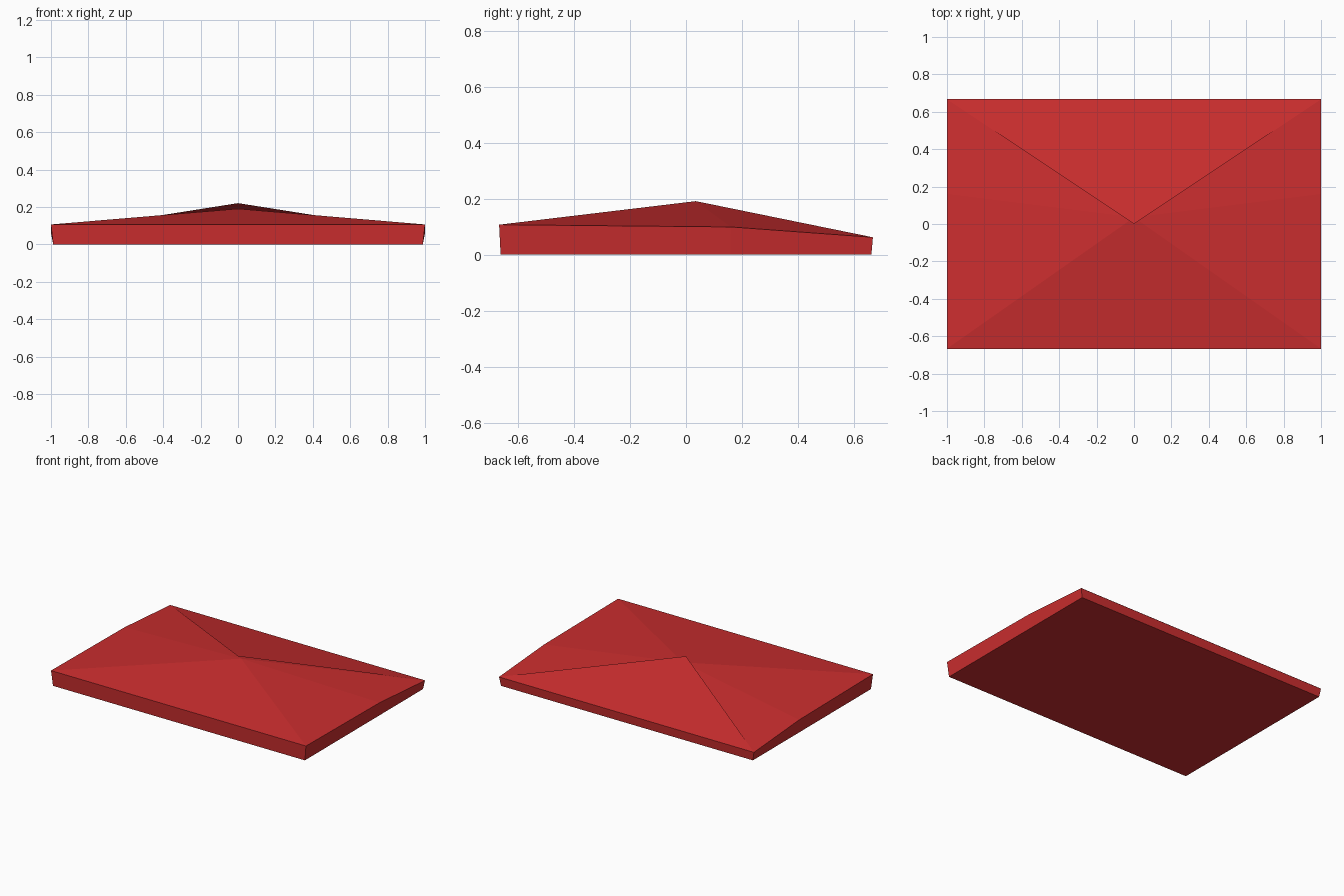
import bpy, bmesh

if "Cube" in bpy.data.objects:
    bpy.data.objects.remove(bpy.data.objects["Cube"])

red = bpy.data.materials.new("envelope red")
red.diffuse_color = (0.60, 0.027, 0.028, 1)
red.use_nodes = True
red.node_tree.nodes["Principled BSDF"].inputs["Base Color"].default_value = red.diffuse_color


def make(name, verts, faces):
    mesh = bpy.data.meshes.new(name)
    mesh.from_pydata(verts, [], faces)
    bm = bmesh.new()
    bm.from_mesh(mesh)
    bmesh.ops.recalc_face_normals(bm, faces=bm.faces)
    bm.to_mesh(mesh)
    bm.free()
    mesh.materials.append(red)
    obj = bpy.data.objects.new(name, mesh)
    bpy.context.collection.objects.link(obj)
    return obj


# Envelope body: rim outline (x, y, rim height) tapering slightly to the base
rim = [(-1, -0.667, 0.107), (1, -0.667, 0.107), (1, 0.16, 0.099),
       (1, 0.667, 0.062), (-1, 0.667, 0.062), (-1, 0.16, 0.099)]
n = len(rim)
base = [(x * 0.988, y * 0.992, 0) for x, y, z in rim]
peak = (0, 0.035, 0.191)
faces = [tuple(reversed(range(n)))]
for i in range(n):
    j = (i + 1) % n
    faces.append((i, j, n + j, n + i))       # side wall
    faces.append((n + i, n + j, 2 * n))      # folded top panel
make("envelope_body", base + rim + [peak], faces)

# Closing flap: thin triangular sheet hinged on the back edge, tip raised
make("envelope_flap", [(1, 0.667, 0.063), (-1, 0.667, 0.063), (0, 0, 0.221)],
     [(0, 1, 2)])
flap = bpy.data.objects["envelope_flap"].data
if flap.polygons[0].normal.z < 0:
    flap.flip_normals()
